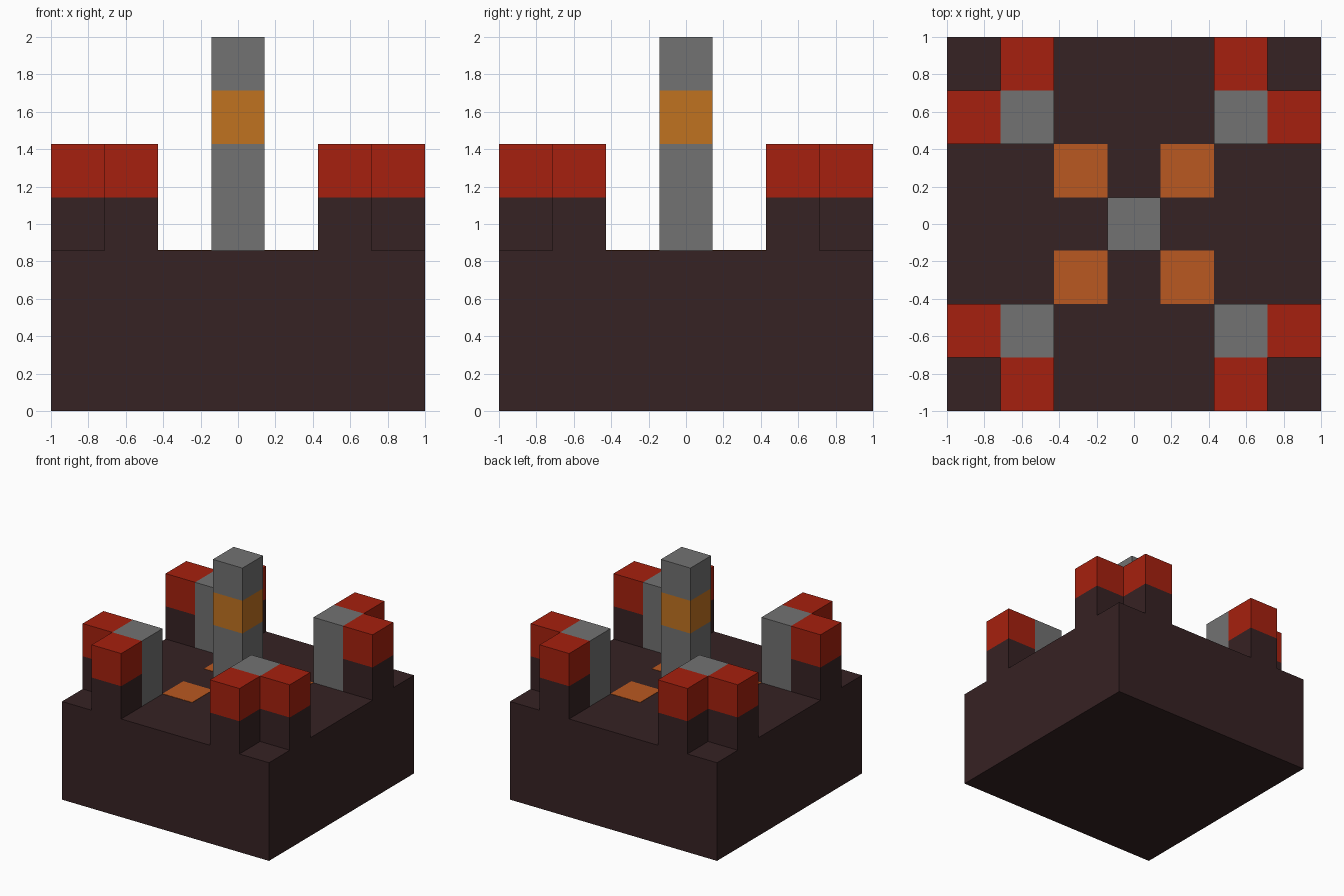
import bpy
import bmesh

cube = bpy.data.objects.get("Cube")
if cube:
    bpy.data.objects.remove(cube, do_unlink=True)

U = 2 / 7  # one block


def material(name, rgb):
    mat = bpy.data.materials.new(name)
    mat.use_nodes = True
    mat.diffuse_color = (*rgb, 1)
    mat.node_tree.nodes["Principled BSDF"].inputs["Base Color"].default_value = (*rgb, 1)
    return mat


DARK = material("dark_stone", (0.037, 0.016, 0.017))
RED = material("red", (0.381, 0.0144, 0.0044))
GREY = material("grey", (0.168, 0.168, 0.168))
AMBER = material("amber", (0.527, 0.171, 0.0144))
ORANGE = material("orange", (0.491, 0.098, 0.0152))


def box(name, x, y, z0, z1, mat, width=1):
    """Box centred on x, y between heights z0 and z1, all in blocks."""
    bm = bmesh.new()
    bmesh.ops.create_cube(bm, size=1)
    for v in bm.verts:
        v.co.x = (x + v.co.x * width) * U
        v.co.y = (y + v.co.y * width) * U
        v.co.z = (z1 if v.co.z > 0 else z0) * U
    mesh = bpy.data.meshes.new(name)
    bm.to_mesh(mesh)
    bm.free()
    mesh.materials.append(mat)
    obj = bpy.data.objects.new(name, mesh)
    bpy.context.collection.objects.link(obj)
    return obj


# Square base
box("base", 0, 0, 0, 3, DARK, width=7)

# Central column with an amber band
box("column_shaft", 0, 0, 3, 5, GREY)
box("column_band", 0, 0, 5, 6, AMBER)
box("column_top", 0, 0, 6, 7, GREY)

# Four corner clusters and floor tiles
for sx, side in ((-1, "right"), (1, "left")):
    for sy, end in ((-1, "front"), (1, "back")):
        tag = f"{end}_{side}"
        box(f"corner_pillar_{tag}", 2 * sx, 2 * sy, 3, 5, GREY)
        for part, px, py in (("side", 3, 2), ("end", 2, 3)):
            box(f"{part}_post_{tag}", px * sx, py * sy, 3, 4, DARK)
            box(f"{part}_cap_{tag}", px * sx, py * sy, 4, 5, RED)
        box(f"floor_tile_{tag}", sx, sy, 3, 3.01, ORANGE)
